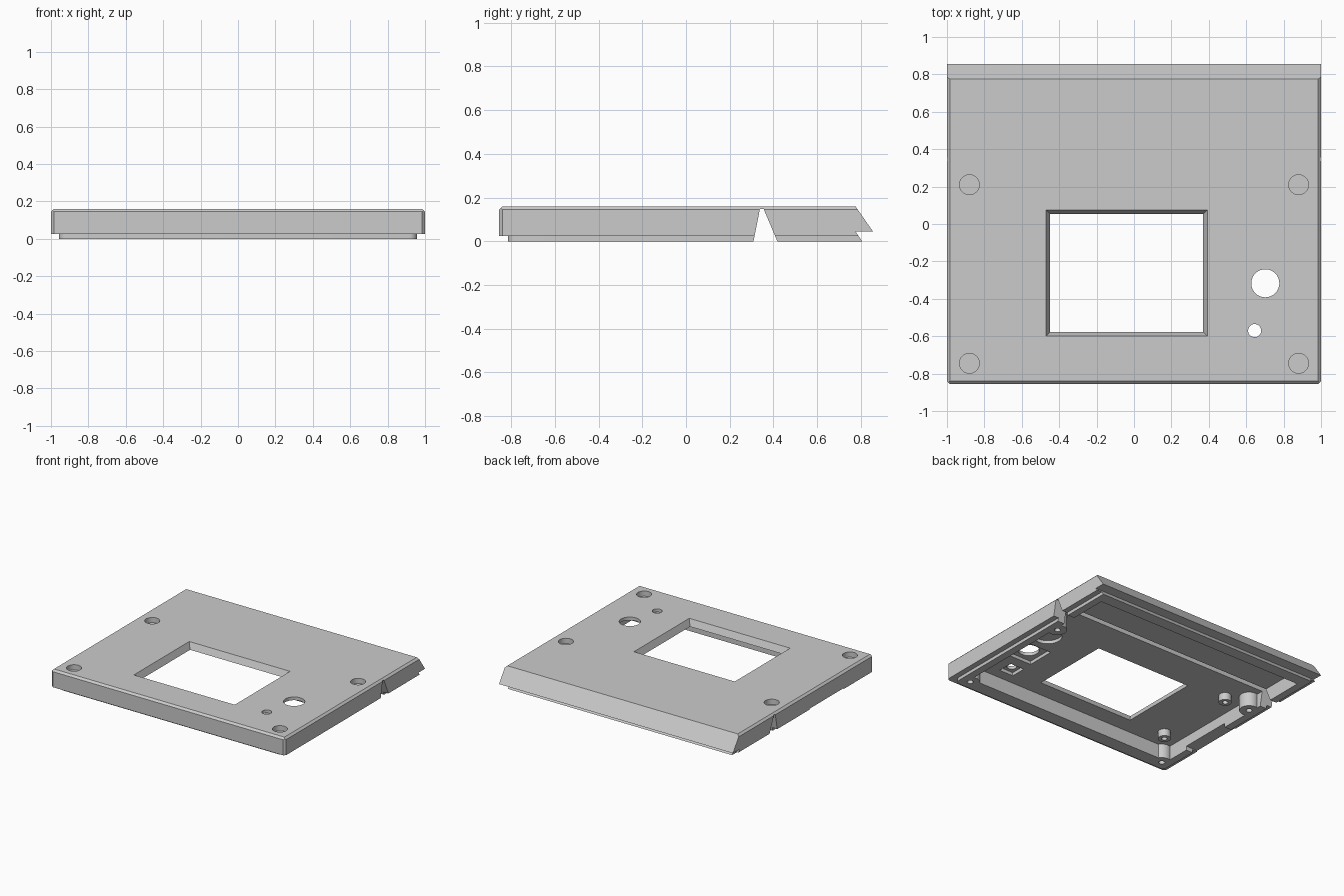
import bpy, bmesh, math
from mathutils import Vector

cube = bpy.data.objects.get("Cube")
if cube:
    bpy.data.objects.remove(cube, do_unlink=True)

grey = bpy.data.materials.new("plain grey plastic")
grey.use_nodes = True
COLOUR = (0.6, 0.6, 0.6, 1)
grey.diffuse_color = COLOUR
grey.node_tree.nodes["Principled BSDF"].inputs["Base Color"].default_value = COLOUR
CEILING = 0.11


def finish(name, bm):
    bmesh.ops.recalc_face_normals(bm, faces=bm.faces)
    mesh = bpy.data.meshes.new(name)
    bm.to_mesh(mesh)
    bm.free()
    mesh.materials.append(grey)
    ob = bpy.data.objects.new(name, mesh)
    bpy.context.collection.objects.link(ob)
    return ob


def prism(name, pts, axis, a, b):
    """Extrude a profile along x (points are y, z) or along y (points are x, z)."""
    bm = bmesh.new()
    place = (lambda p: (a, p[0], p[1])) if axis == "x" else (lambda p: (p[0], a, p[1]))
    face = bm.faces.new([bm.verts.new(place(p)) for p in pts])
    ext = bmesh.ops.extrude_face_region(bm, geom=[face])
    step = Vector((b - a, 0, 0)) if axis == "x" else Vector((0, b - a, 0))
    bmesh.ops.translate(bm, vec=step, verts=[v for v in ext["geom"] if isinstance(v, bmesh.types.BMVert)])
    return finish(name, bm)


def box(name, x0, x1, y0, y1, z0, z1):
    return prism(name, [(y0, z0), (y1, z0), (y1, z1), (y0, z1)], "x", x0, x1)


def cylinder(name, x, y, r, z0, z1):
    bm = bmesh.new()
    bmesh.ops.create_cone(bm, cap_ends=True, segments=40, radius1=r, radius2=r, depth=z1 - z0)
    bmesh.ops.translate(bm, vec=(x, y, (z0 + z1) / 2), verts=bm.verts)
    return finish(name, bm)


def combine(body, other, operation):
    mod = body.modifiers.new(operation, "BOOLEAN")
    mod.operation, mod.solver, mod.object = operation, "EXACT", other
    bpy.context.view_layer.objects.active = body
    bpy.ops.object.modifier_apply(modifier=mod.name)
    bpy.data.objects.remove(other, do_unlink=True)


def cut(other):
    combine(lid, other, "DIFFERENCE")


def add(other):
    combine(lid, other, "UNION")


def bevel_front_corners(x, y, offset, segments):
    """Round the upright edges standing at (+x, y) and (-x, y)."""
    bm = bmesh.new()
    bm.from_mesh(lid.data)
    edges = [e for e in bm.edges if abs(e.verts[0].co.x - e.verts[1].co.x) < 0.002 and all(
        abs(abs(v.co.x) - x) < 0.002 and abs(v.co.y - y) < 0.002 for v in e.verts)]
    bmesh.ops.bevel(bm, geom=edges, offset=offset, segments=segments, affect="EDGES", profile=0.5)
    bm.to_mesh(lid.data)
    bm.free()


# Outer shell: stepped front lip, sloped and undercut back
lid = prism("lid", [(-0.815, 0), (-0.815, 0.025), (-0.855, 0.025), (-0.855, 0.145), (-0.84, 0.16),
                    (0.775, 0.16), (0.855, 0.045), (0.775, 0.045), (0.805, 0)], "x", -1, 1)
bevel_front_corners(1, -0.855, 0.015, 1)

# Side lip steps with rounded front corners, and top side chamfers
for s in (-1, 1):
    cut(prism("lip_step", [(s * 0.957, -0.1), (s * 1.1, -0.1), (s * 1.1, 0.025), (s * 0.957, 0.025)],
              "y", -1, 1))
bevel_front_corners(0.957, -0.815, 0.04, 6)
for s in (-1, 1):
    cut(prism("top_chamfer", [(s * 0.985, 0.16), (s * 1.05, 0.095), (s * 1.05, 0.225)], "y", -1, 1))

# Hollow underside with a slanted back wall
cut(prism("hollow", [(-0.71, -0.05), (0.74, -0.05), (0.66, CEILING), (-0.71, CEILING)], "x", -0.9, 0.9))

# Corner bosses
screws = [(sx * 0.88, y) for sx in (-1, 1) for y in (0.21, -0.745)]
for x, y in screws:
    add(cylinder("boss", x, y, 0.069, 0, 0.13))

# V groove across the whole underside
cut(prism("fold_groove", [(0.307, -0.01), (0.422, -0.01), (0.355, 0.148), (0.338, 0.148)], "x", -1.1, 1.1))

# Screw recesses above and pilot holes below
for x, y in screws:
    cut(cylinder("screw_recess", x, y, 0.053, 0.12, 0.2))
    cut(cylinder("pilot_hole", x, y, 0.022, -0.05, 0.08))

# Small board standoffs
for y in (0.115, -0.55):
    add(cylinder("standoff", -0.74, y, 0.045, 0.055, 0.13))
    cut(cylinder("standoff_hole", -0.74, y, 0.02, 0.0, 0.1))

# Pockets in the ceiling under the controls
for x, y, h in ((0.702, -0.317, 0.11), (0.645, -0.57, 0.06)):
    cut(box("square_pocket", x - h, x + h, y - h, y + h, 0.05, 0.135))
cut(cylinder("round_pocket", 0.75, -0.05, 0.1, 0.05, 0.135))

# Control holes
cut(cylinder("button_hole", 0.702, -0.317, 0.075, -0.1, 0.3))
cut(cylinder("indicator_hole", 0.645, -0.57, 0.035, -0.1, 0.3))

# Display window with sloping sides
bm = bmesh.new()
rings = []
for grow, z in ((0, 0.05), (0, CEILING), (0.022, 0.16), (0.022, 0.2)):
    rings.append([bm.verts.new((x, y, z)) for x, y in (
        (-0.448 - grow, -0.578 - grow), (0.37 + grow, -0.578 - grow),
        (0.37 + grow, 0.054 + grow), (-0.448 - grow, 0.054 + grow))])
for low, high in zip(rings, rings[1:]):
    for i in range(4):
        j = (i + 1) % 4
        bm.faces.new((low[i], low[j], high[j], high[i]))
bm.faces.new(rings[0])
bm.faces.new(rings[-1])
cut(finish("window", bm))

# Shallow connector opening in one side wall
cut(box("connector_opening", -1.1, -0.8, -0.5, -0.08, -0.05, 0.032))

bpy.ops.object.select_all(action="DESELECT")
lid.select_set(True)
bpy.context.view_layer.objects.active = lid
bpy.ops.object.shade_smooth_by_angle(angle=math.radians(25))
